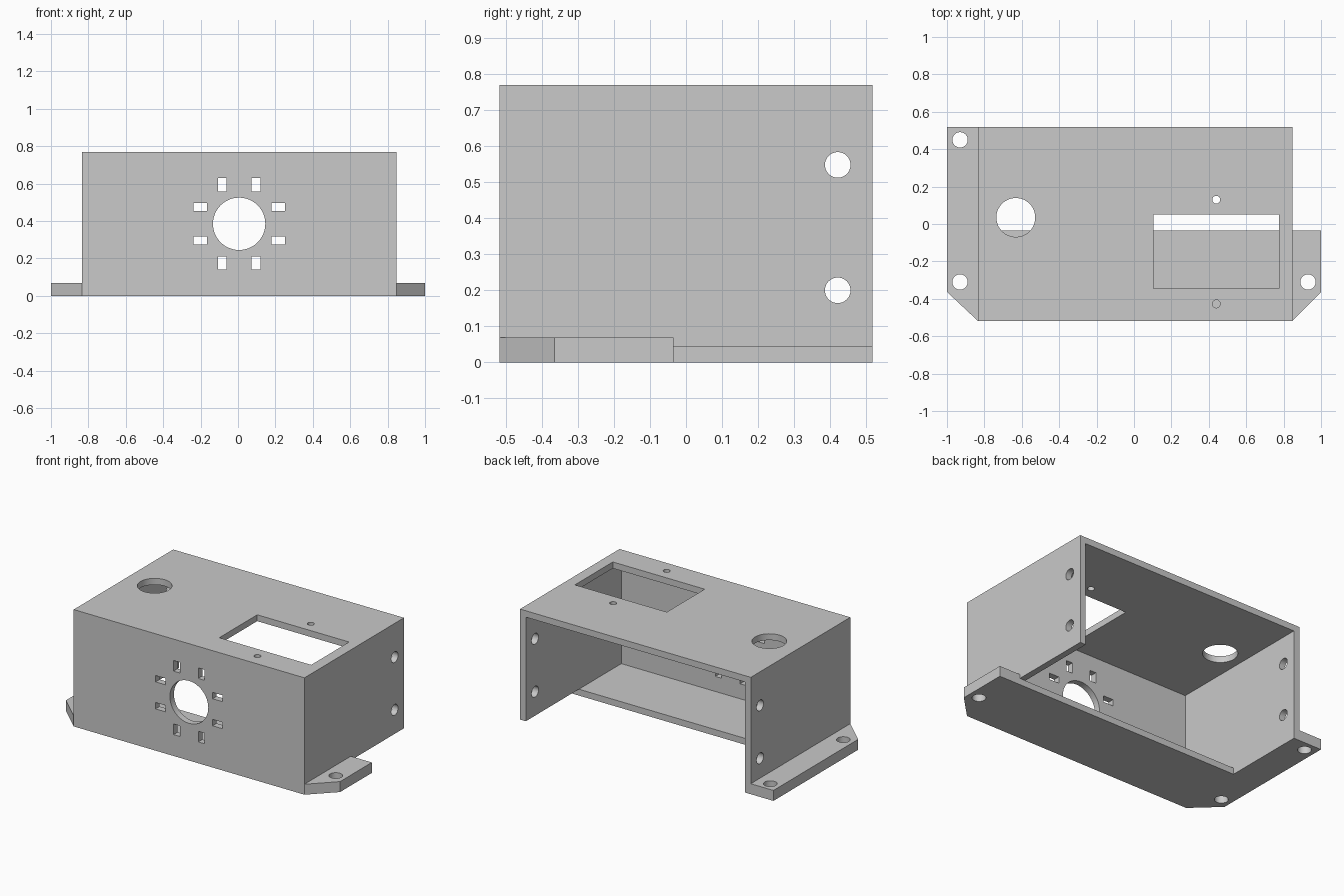
import bpy, bmesh, math
from mathutils import Matrix

cube = bpy.data.objects.get("Cube")
if cube:
    bpy.data.objects.remove(cube, do_unlink=True)

grey = bpy.data.materials.new("grey_plastic")
grey.use_nodes = True
COLOUR = (0.585, 0.585, 0.585, 1)
grey.diffuse_color = COLOUR
grey.node_tree.nodes["Principled BSDF"].inputs["Base Color"].default_value = COLOUR

X0, X1 = -0.835, 0.847      # housing sides
Y = 0.518                   # half depth
H = 0.77                    # height
T = 0.042                   # wall thickness
FLOOR_BACK = -0.035
FLANGE_H = 0.069


def new_object(name, bm):
    bmesh.ops.recalc_face_normals(bm, faces=bm.faces)
    mesh = bpy.data.meshes.new(name)
    bm.to_mesh(mesh)
    bm.free()
    mesh.materials.append(grey)
    obj = bpy.data.objects.new(name, mesh)
    bpy.context.collection.objects.link(obj)
    return obj


def prism(name, outline, z0, z1):
    bm = bmesh.new()
    face = bm.faces.new([bm.verts.new((x, y, z0)) for x, y in outline])
    grown = bmesh.ops.extrude_face_region(bm, geom=[face])["geom"]
    verts = [v for v in grown if isinstance(v, bmesh.types.BMVert)]
    bmesh.ops.translate(bm, verts=verts, vec=(0, 0, z1 - z0))
    return new_object(name, bm)


def box(name, x0, x1, y0, y1, z0, z1):
    return prism(name, [(x0, y0), (x1, y0), (x1, y1), (x0, y1)], z0, z1)


def drill(axis, centre, radius, length):
    bm = bmesh.new()
    turn = {"x": Matrix.Rotation(math.pi / 2, 4, "Y"),
            "y": Matrix.Rotation(math.pi / 2, 4, "X"),
            "z": Matrix.Identity(4)}[axis]
    bmesh.ops.create_cone(bm, cap_ends=True, segments=48, radius1=radius,
                          radius2=radius, depth=length,
                          matrix=Matrix.Translation(centre) @ turn)
    return new_object("hole_cutter", bm)


def combine(target, tool, operation):
    mod = target.modifiers.new("shape", "BOOLEAN")
    mod.operation, mod.solver, mod.object = operation, "EXACT", tool
    bpy.context.view_layer.objects.active = target
    bpy.ops.object.modifier_apply(modifier=mod.name)
    bpy.data.objects.remove(tool, do_unlink=True)


# Housing shell, open at the back and under the rear half; one side wall is shorter there
housing = box("housing", X0, X1, -Y, Y, 0, H)
cutters = [
    box("underside_cutter", X0 + T, X1 - T, FLOOR_BACK, 1, -1, H / 2),
    box("inside_cutter", X0 + T, X1 - T, T - Y, 1, T, H - T),
    box("wall_foot_cutter", X1 - 2 * T, 2, FLOOR_BACK, 1, -1, T),
]

# Mounting flanges with a chamfered front corner
IN = 0.02
flanges = [
    prism("long_flange", [(X0 + IN, -Y), (X0, -Y), (-1, -0.363),
                          (-1, Y), (X0 + IN, Y)], 0, FLANGE_H),
    prism("short_flange", [(X1 - IN, -Y), (X1, -Y), (1, -0.365),
                           (1, FLOOR_BACK), (X1 - IN, FLOOR_BACK)], 0, FLANGE_H),
]

# Flange screw holes
for x, y in [(-0.93, 0.45), (-0.93, -0.31), (0.93, -0.31)]:
    cutters.append(drill("z", (x, y, 0), 0.041, 0.4))

# Top openings: cable hole, display window and its two screws
cutters.append(drill("z", (-0.632, 0.035, H), 0.104, 0.3))
cutters.append(box("window_cutter", 0.105, 0.775, -0.345, 0.05, H - 0.2, 1))
for y in (0.13, -0.427):
    cutters.append(drill("z", (0.44, y, H), 0.021, 0.3))

# Side holes through both walls
for z in (0.2, 0.548):
    cutters.append(drill("x", (0, 0.421, z), 0.0355, 3))

# Front opening ringed by eight slots
CX, CZ = 0.006, 0.385
cutters.append(drill("y", (CX, -Y, CZ), 0.14, 0.3))
for sx in (-1, 1):
    for sz in (-1, 1):
        for dx, dz, w, h in [(0.09, 0.209, 0.023, 0.035), (0.208, 0.089, 0.036, 0.021)]:
            x, z = CX + sx * dx, CZ + sz * dz
            cutters.append(box("slot_cutter", x - w, x + w, -1, -0.4, z - h, z + h))

for flange in flanges:
    combine(housing, flange, "UNION")
for cutter in cutters:
    combine(housing, cutter, "DIFFERENCE")

# Smooth hole walls, crisp edges
bpy.ops.object.select_all(action="DESELECT")
housing.select_set(True)
bpy.context.view_layer.objects.active = housing
bpy.ops.object.shade_smooth_by_angle(angle=math.radians(30))
